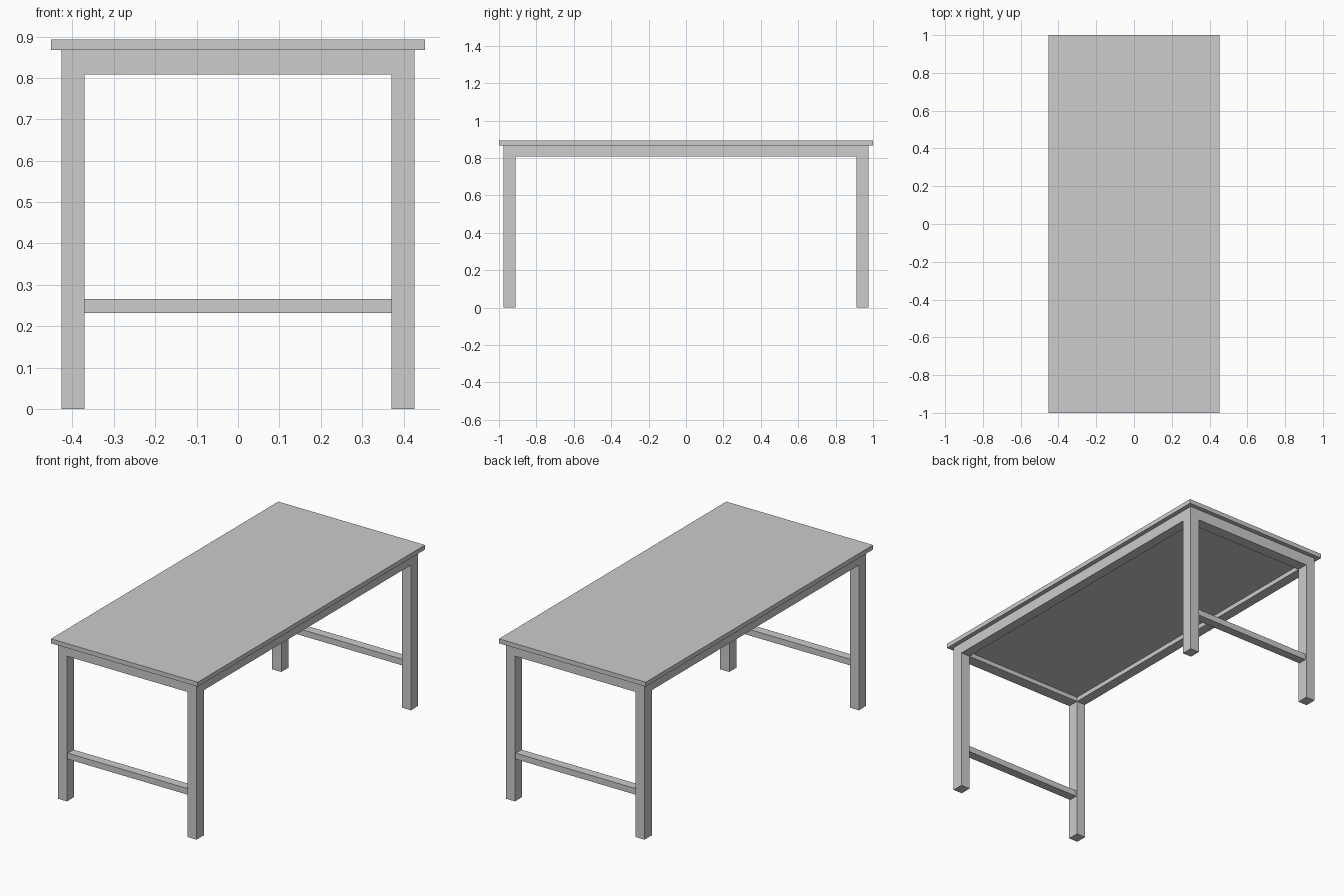
import bpy, bmesh

if "Cube" in bpy.data.objects:
    bpy.data.objects.remove(bpy.data.objects["Cube"])

grey = bpy.data.materials.new("plain grey")
grey.diffuse_color = (0.604, 0.604, 0.604, 1)
grey.use_nodes = True
grey.node_tree.nodes["Principled BSDF"].inputs["Base Color"].default_value = grey.diffuse_color


def box(name, x0, x1, y0, y1, z0, z1):
    """Axis-aligned box between two corners."""
    bm = bmesh.new()
    bmesh.ops.create_cube(bm, size=1)
    for v in bm.verts:
        v.co.x = (x0 + x1) / 2 + v.co.x * (x1 - x0)
        v.co.y = (y0 + y1) / 2 + v.co.y * (y1 - y0)
        v.co.z = (z0 + z1) / 2 + v.co.z * (z1 - z0)
    me = bpy.data.meshes.new(name)
    bm.to_mesh(me)
    bm.free()
    me.materials.append(grey)
    ob = bpy.data.objects.new(name, me)
    bpy.context.collection.objects.link(ob)
    return ob


TOP, UNDER, PANEL, APRON = 0.893, 0.868, 0.833, 0.808
XO, XI = 0.427, 0.371      # outer and inner faces of the legs
YO, YI = 0.975, 0.911

# Table top
box("table_top", -0.452, 0.452, -1, 1, UNDER, TOP)

# Recessed panel closing the frame from below
box("underside_panel", -XI, XI, -YI, YI, PANEL, UNDER)

# Legs, flush with the apron outside
for sx, side in ((-1, "left"), (1, "right")):
    xs = sorted((sx * XI, sx * XO))
    for sy, end in ((-1, "front"), (1, "back")):
        ys = sorted((sy * YI, sy * YO))
        box(f"{end}_{side}_leg", *xs, *ys, 0, UNDER)
    # Long side rail under the top
    box(f"{side}_apron", *xs, -YI, YI, APRON, UNDER)

# End rails and low stretchers
for sy, end in ((-1, "front"), (1, "back")):
    ys = sorted((sy * YI, sy * YO))
    box(f"{end}_apron", -XI, XI, *ys, APRON, UNDER)
    ys = sorted((sy * (YI + 0.007), sy * (YO - 0.007)))
    box(f"{end}_stretcher", -XI, XI, *ys, 0.232, 0.266)
